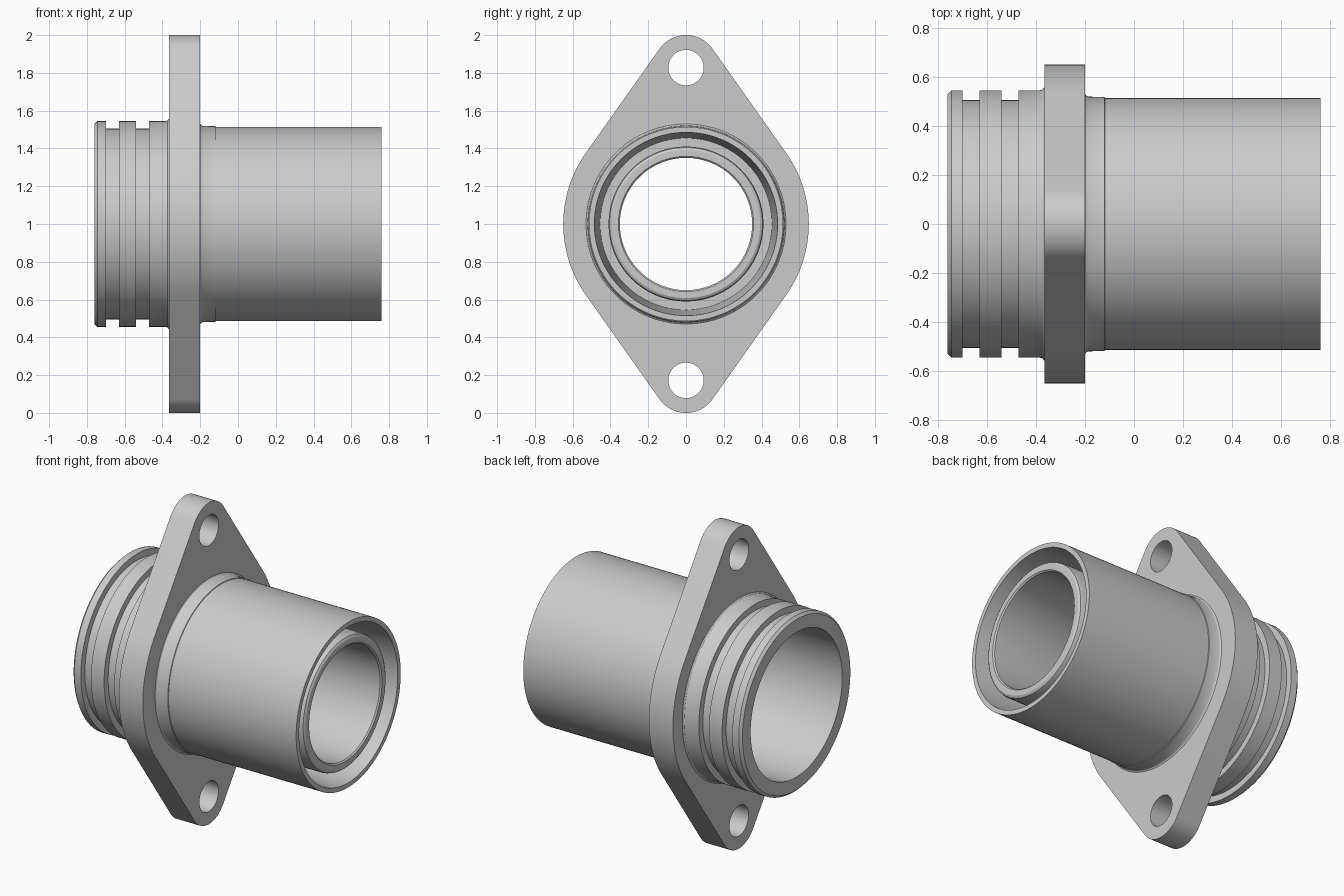
import bpy, bmesh
from math import sin, cos, acos, pi, radians
from mathutils import Matrix, Vector

cube = bpy.data.objects.get("Cube")
if cube:
    bpy.data.objects.remove(cube, do_unlink=True)

AXIS_Z = 1.0
SEGMENTS = 128

metal = bpy.data.materials.new("light_grey_metal")
metal.use_nodes = True
grey = (0.6, 0.6, 0.6, 1)
metal.diffuse_color = grey
metal.node_tree.nodes["Principled BSDF"].inputs["Base Color"].default_value = grey


def finish(obj):
    """Give an object its colour and smooth shading with sharp edges."""
    obj.data.materials.clear()
    obj.data.materials.append(metal)
    bpy.ops.object.select_all(action='DESELECT')
    obj.select_set(True)
    bpy.context.view_layer.objects.active = obj
    bpy.ops.object.shade_smooth_by_angle(angle=radians(25))


def lathe(name, profile):
    """Turn a closed (x, radius) profile around the horizontal axis."""
    bm = bmesh.new()
    verts = [bm.verts.new((x, 0, r)) for x, r in profile]
    edges = [bm.edges.new((v, verts[i - 1])) for i, v in enumerate(verts)]
    bmesh.ops.spin(bm, geom=verts + edges, cent=(0, 0, 0), axis=(1, 0, 0),
                   angle=2 * pi, steps=SEGMENTS, use_merge=True)
    bmesh.ops.remove_doubles(bm, verts=bm.verts, dist=0.0001)
    bmesh.ops.recalc_face_normals(bm, faces=bm.faces)
    mesh = bpy.data.meshes.new(name)
    bm.to_mesh(mesh)
    bm.free()
    obj = bpy.data.objects.new(name, mesh)
    obj.location.z = AXIS_Z
    bpy.context.collection.objects.link(obj)
    finish(obj)


def arc(cx, cy, radius, start, end, steps):
    return [(cx + radius * cos(start + (end - start) * i / steps),
             cy + radius * sin(start + (end - start) * i / steps))
            for i in range(steps + 1)]


# Sleeve body: grooved spigot, collar, tube with recessed end, stepped bore
outside = [(-0.76, 0.45), (-0.76, 0.53), (-0.745, 0.545)]
for start, end in ((-0.70, -0.63), (-0.54, -0.47)):
    outside += [(start, 0.545), (start, 0.505), (end, 0.505), (end, 0.545)]
outside += [(-0.385, 0.545), (-0.372, 0.549), (-0.363, 0.56),
            (-0.202, 0.532), (-0.195, 0.523), (-0.185, 0.519),
            (-0.12, 0.518), (-0.118, 0.514), (0.76, 0.514)]
end_recess = [(0.76, 0.485), (0.25, 0.455), (0.25, 0.41),
              (0.715, 0.41), (0.732, 0.405), (0.74, 0.392),
              (0.74, 0.358), (0.732, 0.35)]
bore = [(0.0, 0.35), (-0.35, 0.45)]
lathe("sleeve_body", outside + end_recess + bore)

# Flange: outline of a wide circle tangent to two rounded ears, with holes
WIDE, EAR, EAR_Z = 0.65, 0.172, 0.828
tilt = pi / 2 - acos((WIDE - EAR) / EAR_Z)
outline = (arc(0, 0, WIDE, -tilt, tilt, 32)
           + arc(0, EAR_Z, EAR, tilt, pi - tilt, 32)
           + arc(0, 0, WIDE, pi - tilt, pi + tilt, 32)
           + arc(0, -EAR_Z, EAR, pi + tilt, 2 * pi - tilt, 32))
loops = [outline, arc(0, 0, 0.49, 0, 2 * pi, 96)[:-1]]
for side in (1, -1):
    loops.append(arc(0, side * EAR_Z, 0.094, 0, 2 * pi, 48)[:-1])

curve = bpy.data.curves.new("flange", 'CURVE')
curve.dimensions = '2D'
curve.fill_mode = 'BOTH'
curve.extrude = 0.0825
for loop in loops:
    spline = curve.splines.new('POLY')
    spline.points.add(len(loop) - 1)
    for point, (px, py) in zip(spline.points, loop):
        point.co = (px, py, 0, 1)
    spline.use_cyclic_u = True
flange = bpy.data.objects.new("flange", curve)
flange.rotation_euler = (pi / 2, 0, pi / 2)
flange.location = (-0.2825, 0, AXIS_Z)
bpy.context.collection.objects.link(flange)
bpy.ops.object.select_all(action='DESELECT')
flange.select_set(True)
bpy.context.view_layer.objects.active = flange
bpy.ops.object.convert(target='MESH')
flange = bpy.context.view_layer.objects.active
bm = bmesh.new()
bm.from_mesh(flange.data)
bmesh.ops.remove_doubles(bm, verts=bm.verts, dist=0.0001)
bmesh.ops.recalc_face_normals(bm, faces=bm.faces)
bm.to_mesh(flange.data)
bm.free()
finish(flange)
